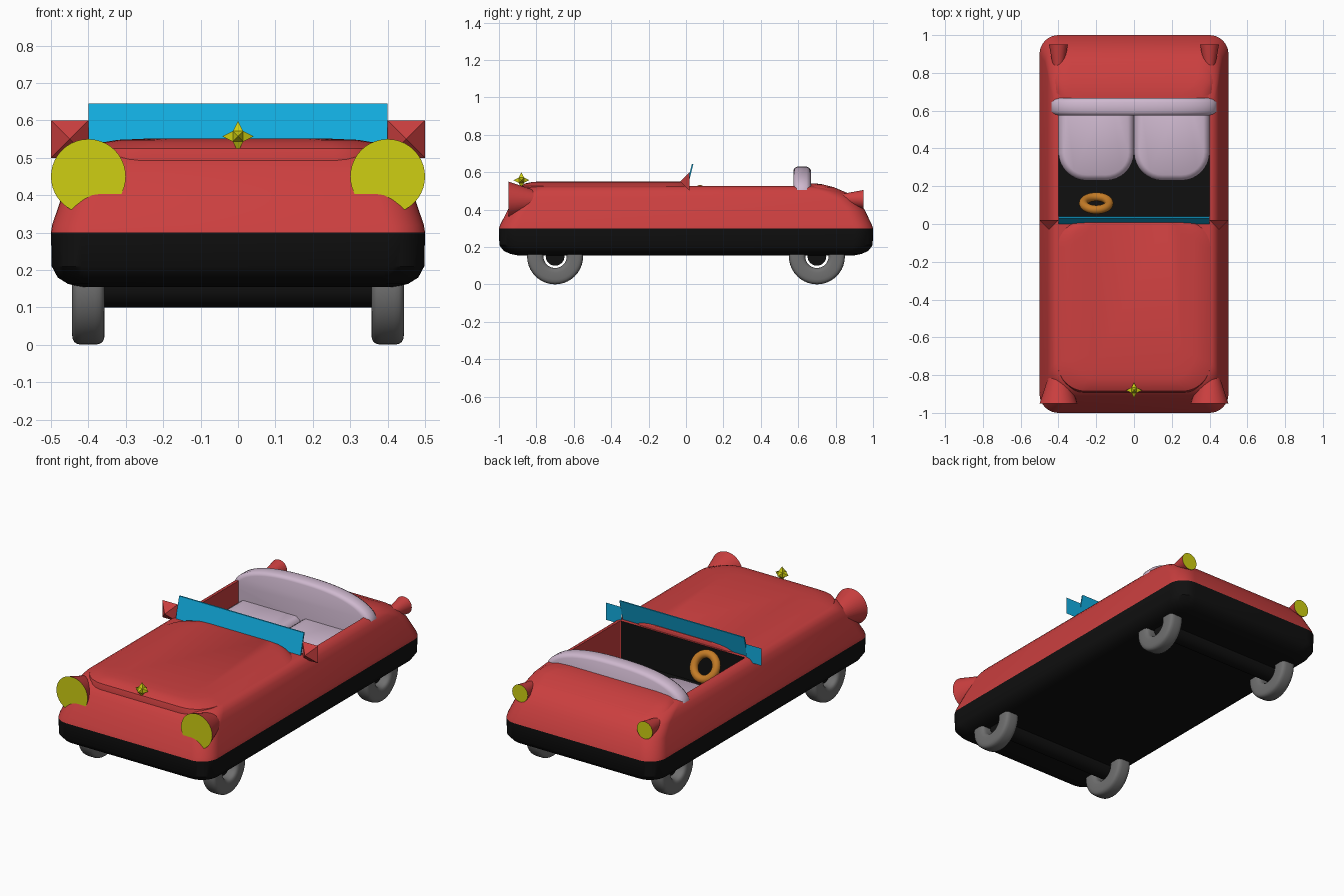
import bpy, bmesh
from math import sin, cos, pi, radians
from mathutils import Matrix, Vector

if "Cube" in bpy.data.objects:
    bpy.data.objects.remove(bpy.data.objects["Cube"])


def material(name, rgb):
    m = bpy.data.materials.new(name)
    m.use_nodes = True
    m.diffuse_color = (*rgb, 1)
    m.node_tree.nodes["Principled BSDF"].inputs["Base Color"].default_value = (*rgb, 1)
    return m


RED = material("red paint", (0.6, 0.05, 0.05))
BLACK = material("black trim", (0.005, 0.005, 0.005))
BLUE = material("blue glass", (0.006, 0.42, 0.75))
YELLOW = material("yellow", (0.62, 0.62, 0.006))
PINK = material("pink upholstery", (0.62, 0.48, 0.62))
GREY = material("grey rubber", (0.16, 0.16, 0.16))
ORANGE = material("orange wood", (0.55, 0.2, 0.02))


def finish(bm, name, mats, rule=None, smooth=40):
    """Turn a bmesh into an object; rule picks faces for the second material."""
    bmesh.ops.recalc_face_normals(bm, faces=bm.faces)
    bm.normal_update()
    if rule:
        for f in bm.faces:
            f.material_index = int(rule(f))
    mesh = bpy.data.meshes.new(name)
    bm.to_mesh(mesh)
    bm.free()
    for m in mats:
        mesh.materials.append(m)
    ob = bpy.data.objects.new(name, mesh)
    bpy.context.collection.objects.link(ob)
    if smooth:
        soften(ob, smooth)
    return ob


def activate(ob):
    for o in bpy.context.selected_objects:
        o.select_set(False)
    ob.select_set(True)
    bpy.context.view_layer.objects.active = ob


def soften(ob, angle=40):
    activate(ob)
    bpy.ops.object.shade_smooth_by_angle(angle=radians(angle))


def loft(rings, wrap=False):
    """Skin closed rings of points; cap the ends or join them up."""
    bm = bmesh.new()
    loops = [[bm.verts.new(p) for p in ring] for ring in rings]
    pairs = list(zip(loops, loops[1:]))
    if wrap:
        pairs.append((loops[-1], loops[0]))
    else:
        bm.faces.new(loops[0])
        bm.faces.new(loops[-1])
    for a, b in pairs:
        for i in range(len(a)):
            j = (i + 1) % len(a)
            bm.faces.new((a[i], a[j], b[j], b[i]))
    return bm


def rounded_rect(z, hx, y0, y1, r, cx=0, steps=8):
    pts = []
    corners = [(hx - r, y1 - r), (r - hx, y1 - r), (r - hx, y0 + r), (hx - r, y0 + r)]
    for k, (x, y) in enumerate(corners):
        for i in range(steps + 1):
            a = (k + i / steps) * pi / 2
            pts.append((cx + x + r * cos(a), y + r * sin(a), z))
    return pts


def slab(name, mats, layers, cx=0, smooth=40):
    return finish(loft([rounded_rect(*l, cx=cx) for l in layers]), name, mats, smooth=smooth)


def hoop(major, minor, power, matrix):
    """Ring about local z with a round or squarish section."""
    def bend(v):
        return minor * abs(v) ** power * (1 if v >= 0 else -1)
    rings = []
    for i in range(40):
        a = 2 * pi * i / 40
        rings.append([])
        for k in range(20):
            b = 2 * pi * k / 20 + pi / 20
            d = major + bend(cos(b))
            rings[-1].append(matrix @ Vector((d * cos(a), d * sin(a), bend(sin(b)))))
    return loft(rings, wrap=True)


def cone(segments, back, front, depth, centre, turn=0):
    """Cone along y: one radius at the +y end, one at the -y end."""
    bm = bmesh.new()
    m = Matrix.Translation(centre) @ Matrix.Rotation(pi / 2, 4, 'X') @ Matrix.Rotation(turn, 4, 'Z')
    bmesh.ops.create_cone(bm, cap_ends=True, segments=segments, radius1=back,
                          radius2=front, depth=depth, matrix=m)
    return bm


# Black lower body, whose top is the cockpit floor
slab("underbody", [BLACK], [
    (0.155, 0.42, -0.9, 0.9, 0.08), (0.163, 0.455, -0.94, 0.94, 0.09),
    (0.18, 0.482, -0.975, 0.975, 0.1), (0.21, 0.498, -0.998, 0.998, 0.1),
    (0.3, 0.5, -1, 1, 0.1)])

# Red upper body with the cockpit cut out
shell = slab("body_shell", [RED, BLACK], [
    (0.3, 0.5, -1, 1, 0.1), (0.32, 0.497, -0.993, 0.993, 0.1),
    (0.4, 0.47, -0.952, 0.955, 0.1), (0.46, 0.457, -0.918, 0.905, 0.11),
    (0.495, 0.445, -0.89, 0.85, 0.12), (0.515, 0.43, -0.865, 0.79, 0.12),
    (0.525, 0.41, -0.84, 0.74, 0.12)], smooth=0)
cutter = slab("cockpit_cutter", [RED], [
    (z, 0.4, 0.03, 0.62, 0.005) for z in (0.25, 0.7)], smooth=0)
cutter.hide_render = True
cut = shell.modifiers.new("cockpit", 'BOOLEAN')
cut.operation = 'DIFFERENCE'
cut.solver = 'EXACT'
cut.object = cutter
activate(shell)
bpy.ops.object.modifier_apply(modifier=cut.name)
bpy.data.objects.remove(cutter)
for p in shell.data.polygons:
    bulkhead = p.normal.y > 0.9 and p.center.y < 0.1
    p.material_index = int(bulkhead)
soften(shell)

# Raised hood and rear deck
slab("hood", [RED], [
    (0.47, 0.41, -0.892, 0.02, 0.15), (0.5, 0.41, -0.892, 0.02, 0.15),
    (0.525, 0.405, -0.885, 0.02, 0.15), (0.54, 0.37, -0.86, 0.02, 0.14),
    (0.548, 0.32, -0.82, 0.02, 0.12), (0.551, 0.25, -0.76, 0.02, 0.1)])
slab("rear_deck", [RED], [
    (0.49, 0.43, 0.625, 0.86, 0.1), (0.52, 0.41, 0.625, 0.79, 0.07),
    (0.535, 0.36, 0.625, 0.73, 0.05), (0.54, 0.28, 0.625, 0.69, 0.03)])

# Windshield, leaning back
bm = loft([[(x, 0, 0.52), (x, 0.008, 0.52), (x, 0.04, 0.645), (x, 0.032, 0.645)]
           for x in (-0.4, 0.4)])
finish(bm, "windshield", [BLUE], smooth=0)

# Seat back: arched outline with soft edges
outline = [(-0.44, 0.33)]
for i in range(33):
    x = -0.44 * cos(pi * i / 32)
    outline.append((x, 0.49 + 0.14 * max(0, 1 - abs(x / 0.44) ** 2.5) ** 0.5))
outline.append((0.44, 0.33))
bm = loft([[(x * s, y, 0.33 + (z - 0.33) * s) for x, z in outline]
           for y, s in ((0.575, 0.94), (0.58, 0.975), (0.595, 1),
                        (0.645, 1), (0.66, 0.975), (0.667, 0.94))])
finish(bm, "seat_back", [PINK], smooth=60)

for side, s in (("left", 1), ("right", -1)):
    # Seat cushions
    slab(side + "_seat_cushion", [PINK], [
        (0.3, 0.2, 0.23, 0.75, 0.15), (0.38, 0.2, 0.23, 0.75, 0.15),
        (0.405, 0.192, 0.238, 0.74, 0.142), (0.42, 0.17, 0.26, 0.72, 0.12)], cx=0.2 * s)
    # Lamps in cone housings
    finish(cone(40, 0.004, 0.1, 0.29, (0.4 * s, -0.805, 0.45)), side + "_headlight",
           [RED, YELLOW], lambda f: f.normal.y < -0.9)
    finish(cone(32, 0.05, 0.028, 0.12, (0.4 * s, 0.89, 0.455)), side + "_tail_light",
           [RED, YELLOW], lambda f: f.normal.y > 0.9 and f.calc_center_median().y > 0.94)
    # Pyramid mirrors, glass towards the driver
    finish(cone(4, 0.0707, 0, 0.05, (0.45 * s, -0.005, 0.55), pi / 4), side + "_mirror",
           [RED, BLUE], lambda f: f.normal.y > 0.9, smooth=0)
    # Tyres
    for end, y in (("front", -0.7), ("rear", 0.7)):
        m = Matrix.Translation((0.4 * s, y, 0.15)) @ Matrix.Rotation(pi / 2, 4, 'Y')
        finish(hoop(0.106, 0.044, 0.5, m), f"{end}_{side}_tyre", [GREY], smooth=60)

# Axles
for end, y in (("front", -0.7), ("rear", 0.7)):
    bm = bmesh.new()
    bmesh.ops.create_cone(bm, cap_ends=True, segments=32, radius1=0.05, radius2=0.05, depth=0.8,
                          matrix=Matrix.Translation((0, y, 0.15)) @ Matrix.Rotation(pi / 2, 4, 'Y'))
    finish(bm, end + "_axle", [BLACK])

# Steering wheel
m = Matrix.Translation((-0.2, 0.11, 0.45)) @ Matrix.Rotation(radians(-60), 4, 'X')
m = Matrix.Translation((-0.2, 0.11, 0.45)) @ Matrix.Rotation(radians(-60), 4, 'X')
finish(hoop(0.068, 0.023, 1, m), "steering_wheel", [ORANGE], smooth=60)

# Star ornament: a cube with every face drawn out to a spike
bm = bmesh.new()
bmesh.ops.create_cube(bm, size=0.028)
for v in bmesh.ops.poke(bm, faces=bm.faces)["verts"]:
    v.co = v.co.normalized() * 0.042
bmesh.ops.translate(bm, verts=bm.verts, vec=(0, -0.88, 0.557))
finish(bm, "star_ornament", [YELLOW], smooth=0)
